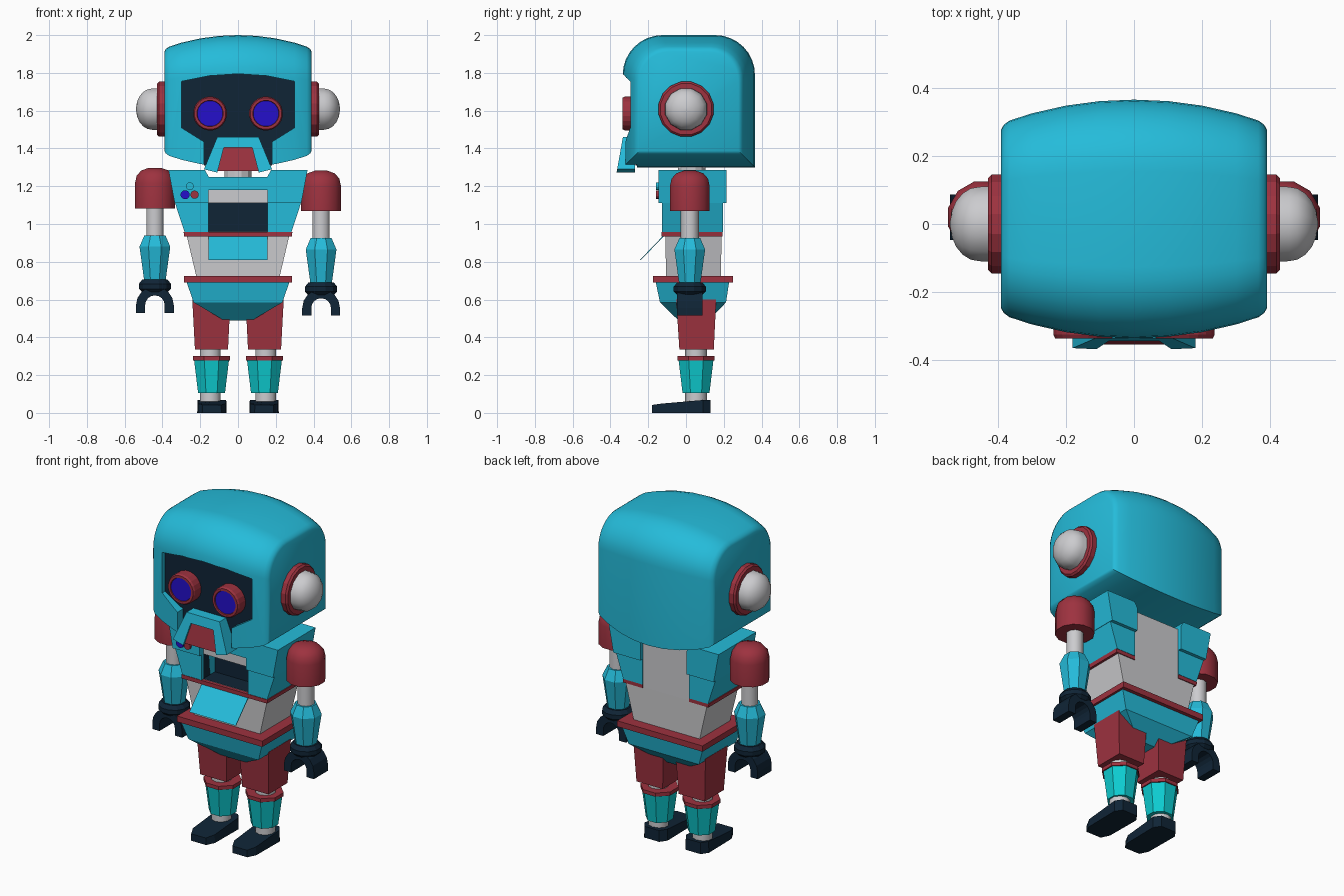
import bpy, bmesh, math

if "Cube" in bpy.data.objects:
    bpy.data.objects.remove(bpy.data.objects["Cube"])


def mat(name, r, g, b):
    m = bpy.data.materials.new(name)
    m.diffuse_color = (r, g, b, 1)
    m.use_nodes = True
    m.node_tree.nodes["Principled BSDF"].inputs["Base Color"].default_value = m.diffuse_color
    return m


TEAL = mat("teal", .018, .50, .70)
AQUA = mat("aqua", .004, .60, .63)
RED = mat("red", .34, .032, .05)
NAVY = mat("navy", .005, .018, .037)
GREY = mat("light grey", .60, .60, .62)
BLUE = mat("blue", .018, .005, .60)


def loft(name, rings, m, smooth=None):
    """Skin a list of rings (equal point counts) and cap both ends."""
    bm = bmesh.new()
    vs = [[bm.verts.new(p) for p in r] for r in rings]
    n = len(vs[0])
    for a, b in zip(vs, vs[1:]):
        for i in range(n):
            j = (i + 1) % n
            bm.faces.new((a[i], a[j], b[j], b[i]))
    bm.faces.new(vs[0])
    bm.faces.new(vs[-1])
    bmesh.ops.recalc_face_normals(bm, faces=bm.faces)
    me = bpy.data.meshes.new(name)
    bm.to_mesh(me)
    bm.free()
    me.materials.append(m)
    ob = bpy.data.objects.new(name, me)
    bpy.context.collection.objects.link(ob)
    if smooth:
        me.shade_smooth()
        me.set_sharp_from_angle(angle=math.radians(smooth))
    return ob


def prism(name, pts, y0, y1, m):
    """Extrude an x-z outline along y."""
    return loft(name, [[(x, y, z) for x, z in pts] for y in (y0, y1)], m)


def block(name, levels, m):
    """Stack of rectangles: (z, x0, x1, y0, y1)."""
    return loft(name, [[(a, c, z), (b, c, z), (b, d, z), (a, d, z)]
                       for z, a, b, c, d in levels], m)


def turned(name, c, prof, n, m, axis='z', smooth=None):
    """Regular n-sided rings (offset, radius) around an axis through c."""
    rings = []
    for h, r in prof:
        ring = []
        for i in range(n):
            t = 2 * math.pi * (i + .5) / n
            u, v = r * math.cos(t), r * math.sin(t)
            d = {'x': (h, u, v), 'y': (u, h, v), 'z': (u, v, h)}[axis]
            ring.append(tuple(p + q for p, q in zip(c, d)))
        rings.append(ring)
    return loft(name, rings, m, smooth)


def cut(ob, cutter):
    mod = ob.modifiers.new("cut", 'BOOLEAN')
    mod.object = cutter
    mod.operation = 'DIFFERENCE'
    mod.solver = 'EXACT'
    mod.material_mode = 'TRANSFER'
    bpy.context.view_layer.objects.active = ob
    bpy.ops.object.modifier_apply(modifier=mod.name)
    bpy.data.objects.remove(cutter)


# Head: rounded side profile, shrinking towards each side
half = [(-.35, -.35)]
for i in range(9):
    t = math.pi - i * math.pi / 16
    half.append((-.14 + .21 * math.cos(t), .14 + .21 * math.sin(t)))
profile = half + [(-y, z) for y, z in reversed(half)]
scales = [(-.39, .75), (-.382, .79), (-.365, .825), (-.3, .885), (-.2, .95), (-.1, .988)]
scales += [(0, 1)] + [(-x, s) for x, s in reversed(scales)]
head = loft("head", [[(x, .015 + y * s, 1.65 + z * s) for y, z in profile]
                     for x, s in scales], TEAL)
visor = [(-.18, 1.31), (-.18, 1.435), (-.30, 1.51), (-.30, 1.755), (-.15, 1.785), (0, 1.795),
         (.15, 1.785), (.30, 1.755), (.30, 1.51), (.18, 1.435), (.18, 1.31)]
opening = [(x, 1.2 if z < 1.4 else z) for x, z in visor]
cut(head, prism("visor_cutter", opening, -.6, -.26, TEAL))
head.data.shade_smooth()
head.data.set_sharp_from_angle(angle=math.radians(32))
prism("visor", visor, -.268, -.259, NAVY)

# Mouth guard: slanted frame with a red grille set in
def slanted(name, pts, back, front_low, front_high, m):
    def front(z):
        return front_low + (z - 1.275) / .18 * (front_high - front_low)
    return loft(name, [[(x, back, z) for x, z in pts], [(x, front(z), z) for x, z in pts]], m)


slanted("mouth_guard", [(-.18, 1.29), (-.11, 1.46), (.11, 1.46), (.18, 1.29), (.11, 1.272),
                        (.075, 1.405), (-.075, 1.405), (-.11, 1.272)], -.27, -.367, -.335, TEAL)
slanted("mouth_grille", [(-.112, 1.28), (-.075, 1.405), (.075, 1.405), (.112, 1.28)],
        -.27, -.355, -.325, RED)

# Neck and torso core, with a dark hatch cavity
turned("neck", (0, .03, 0), [(1.2, .075), (1.33, .075)], 12, GREY)
core = block("torso_core", [(.72, -.22, .22, -.105, .185), (.94, -.272, .272, -.11, .188),
                            (1.245, -.29, .29, -.11, .188)], GREY)
cut(core, block("hatch_cutter", [(.96, -.155, .155, -.3, .0), (1.11, -.155, .155, -.3, .0)], NAVY))
prism("chest_bar", [(-.155, 1.18), (.155, 1.18), (.155, 1.25), (-.155, 1.25)], -.145, -.1, TEAL)
prism("chest_band_front", [(-.155, .935), (.155, .935), (.155, .958), (-.155, .958)],
      -.13, -.1, RED)
loft("hatch_flap", [[(x, -.118, .935), (x, -.124, .935), (x, -.244, .81), (x, -.238, .81)]
                    for x in (-.155, .155)], TEAL)
for nm, x, z, r, m in (("blue", -.28, 1.155, .024, BLUE), ("red", -.23, 1.155, .022, RED),
                       ("teal", -.255, 1.2, .021, TEAL)):
    turned(nm + "_button", (x, 0, z), [(-.158, r), (-.14, r)], 12, m, 'y')

# Waist plate and pelvis
block("waist_plate", [(.69, -.285, .285, -.175, .25), (.725, -.285, .285, -.175, .25)], RED)
block("pelvis", [(.692, -.272, .272, -.16, .228), (.585, -.235, .235, -.138, .212),
                 (.49, -.075, .075, -.04, .12)], TEAL)

for s, side in ((-1, "left"), (1, "right")):
    def mx(pts):
        return [(s * x, z) for x, z in pts]

    # Eyes
    eye = (s * .148, 0, 1.585)
    turned(side + "_eye_ring", eye, [(-.262, .09), (-.325, .09), (-.336, .084), (-.336, .07),
                                     (-.326, .068)], 20, RED, 'y')
    turned(side + "_eye", eye, [(-.326, .068), (-.331, .068)], 20, BLUE, 'y')

    # Ears
    ear = (0, 0, 1.608)
    turned(side + "_ear_ring", ear, [(s * .375, .148), (s * .418, .148), (s * .428, .138),
                                     (s * .428, .11)], 16, RED, 'x')
    dome = [(s * .41, .115), (s * .455, .113)]
    for i in range(1, 6):
        t = i * math.pi / 2 / 5.2
        dome.append((s * (.455 + .085 * math.sin(t)), .113 * math.cos(t)))
    turned(side + "_ear_dome", ear, dome, 12, GREY, 'x', 40)

    # Chest armour around the side, open at the back centre
    prism(side + "_chest_upper", mx([(.155, 1.11), (.335, 1.11), (.368, 1.285), (.175, 1.285),
                                     (.155, 1.25)]), -.145, .215, TEAL)
    prism(side + "_chest_lower", mx([(.155, .957), (.283, .957), (.333, 1.11), (.155, 1.11)]),
          -.127, .195, TEAL)
    prism(side + "_chest_band", mx([(.155, .935), (.285, .935), (.288, .958), (.155, .958)]),
          -.13, .193, RED)

    # Arm; the left one hangs slightly higher
    arm = (s * .44, .02, .015 if s < 0 else 0)
    turned(side + "_shoulder", arm, [(1.068, .109), (1.2, .109), (1.24, .1), (1.268, .075),
                                     (1.282, .035)], 12, RED, smooth=35)
    turned(side + "_upper_arm", arm, [(.9, .048), (1.08, .048)], 10, GREY, smooth=40)
    turned(side + "_forearm", arm, [(.69, .062), (.865, .088), (.925, .06)], 8, TEAL)
    turned(side + "_wrist", arm, [(.625, .07), (.642, .088), (.668, .088), (.69, .07)], 12, NAVY)
    ax, az = arm[0], arm[2]
    claw = [(.1, .515)]
    claw += [(.1 * math.cos(i * math.pi / 8), .555 + .1 * math.sin(i * math.pi / 8))
             for i in range(9)]
    claw += [(-.1, .515), (-.052, .515)]
    claw += [(-.052 * math.cos(i * math.pi / 8), .555 + .052 * math.sin(i * math.pi / 8))
             for i in range(9)]
    claw += [(.052, .515)]
    prism(side + "_claw", [(ax + x, az + z) for x, z in claw], -.047, .087, NAVY)

    # Leg
    leg = (s * .14, .053, 0)
    a, b = sorted((s * .053, s * .228))
    c, d = sorted((s * .04, s * .242))
    block(side + "_thigh", [(.335, a, b, -.035, .147), (.6, c, d, -.052, .16)], RED)
    turned(side + "_leg_post", (s * .147, .053, 0), [(.05, .058), (.36, .058)], 10, GREY, smooth=40)
    turned(side + "_shin", leg, [(.105, .077), (.28, .1)], 8, AQUA)
    turned(side + "_shin_ring", leg, [(.278, .107), (.3, .107)], 8, RED)

    # Foot: chamfered outline, top sloping down to the toe
    sole = [(-.05, -.18), (.05, -.18), (.075, -.13), (.078, .09), (.05, .13),
            (-.05, .13), (-.078, .09), (-.075, -.13)]
    top = [(x * .97, y, .042 + .026 * min(1, (y + .18) / .18)) for x, y in sole]
    loft(side + "_foot", [[(s * .138 + x, y, 0) for x, y in sole],
                          [(s * .138 + x, y, z) for x, y, z in top]], NAVY)
